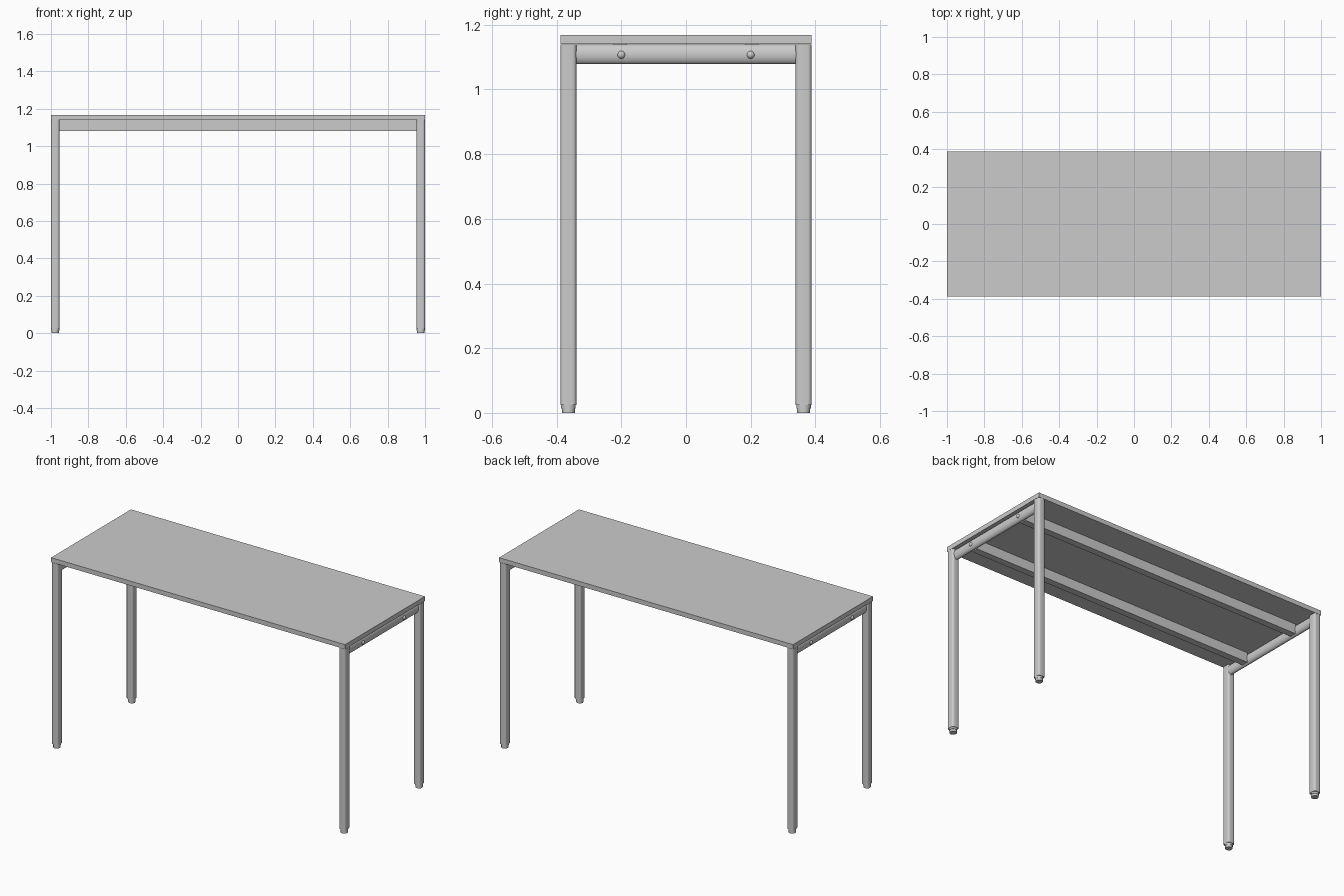
import bpy, bmesh, math

if "Cube" in bpy.data.objects:
    bpy.data.objects.remove(bpy.data.objects["Cube"])

TOP_Y, TOP_Z, UNDER = 0.388, 1.168, 1.14


def finish(bm, name, smooth=True):
    bmesh.ops.recalc_face_normals(bm, faces=bm.faces[:])
    me = bpy.data.meshes.new(name)
    bm.to_mesh(me)
    bm.free()
    ob = bpy.data.objects.new(name, me)
    bpy.context.collection.objects.link(ob)
    if smooth:
        bpy.ops.object.select_all(action='DESELECT')
        ob.select_set(True)
        bpy.context.view_layer.objects.active = ob
        bpy.ops.object.shade_smooth_by_angle(angle=math.radians(35))
    return ob


def box(name, lo, hi):
    bm = bmesh.new()
    bmesh.ops.create_cube(bm, size=1)
    for v in bm.verts:
        v.co = [(a + b) / 2 + c * (b - a) for a, b, c in zip(lo, hi, v.co)]
    return finish(bm, name, False)


def prism(name, start, end, smooth=True):
    """Closed solid between two matching rings of points."""
    bm = bmesh.new()
    a = [bm.verts.new(p) for p in start]
    b = [bm.verts.new(p) for p in end]
    bm.faces.new(a)
    bm.faces.new(b)
    for i in range(len(a)):
        j = (i + 1) % len(a)
        bm.faces.new((a[i], a[j], b[j], b[i]))
    return finish(bm, name, smooth)


def rounded_rect(cx, cy, hx, hy, r, seg=5):
    pts = []
    for k, (sx, sy) in enumerate([(1, 1), (-1, 1), (-1, -1), (1, -1)]):
        for i in range(seg + 1):
            t = (k + i / seg) * math.pi / 2
            pts.append((cx + sx * (hx - r) + r * math.cos(t),
                        cy + sy * (hy - r) + r * math.sin(t)))
    return pts


def cylinder(name, x, y, z0, z1, r, sides):
    ring = [(x + r * math.cos(2 * math.pi * i / sides),
             y + r * math.sin(2 * math.pi * i / sides)) for i in range(sides)]
    return prism(name, [(*p, z0) for p in ring], [(*p, z1) for p in ring])


# Table top
box("table_top", (-1, -TOP_Y, UNDER), (1, TOP_Y, TOP_Z))

# Legs with levelling feet
HX, HY = 0.0225, 0.0245
for sx, side in ((-1, "left"), (1, "right")):
    for sy, end in ((-1, "front"), (1, "back")):
        x, y = sx * (1 - HX), sy * (TOP_Y - HY)
        ring = rounded_rect(x, y, HX, HY, 0.012)
        prism(f"{end}_{side}_leg", [(*p, 0.025) for p in ring],
              [(*p, UNDER - 0.001) for p in ring])
        cylinder(f"{end}_{side}_foot_collar", x, y, 0.014, 0.026, 0.0222, 24)
        cylinder(f"{end}_{side}_foot_pad", x, y, 0, 0.014, 0.0205, 12)

    # Oval end rail joining each pair of legs
    oval = [(sx * 0.9725 + 0.0185 * math.cos(t), 1.1085 + 0.0305 * math.sin(t))
            for t in (2 * math.pi * i / 32 for i in range(32))]
    prism(f"{side}_end_rail", [(px, -0.345, pz) for px, pz in oval],
          [(px, 0.345, pz) for px, pz in oval])

    # Domed screws holding the long rails
    for sy, end in ((-1, "front"), (1, "back")):
        bm = bmesh.new()
        bmesh.ops.create_uvsphere(bm, u_segments=20, v_segments=12, radius=0.0125)
        bmesh.ops.translate(bm, verts=bm.verts, vec=(sx * 0.986, sy * 0.2, 1.107))
        finish(bm, f"{end}_{side}_screw")

# Long rails under the top
for sy, end in ((-1, "front"), (1, "back")):
    y = sy * 0.203
    box(f"{end}_long_rail", (-0.957, y - 0.021, 1.081), (0.957, y + 0.021, UNDER))
